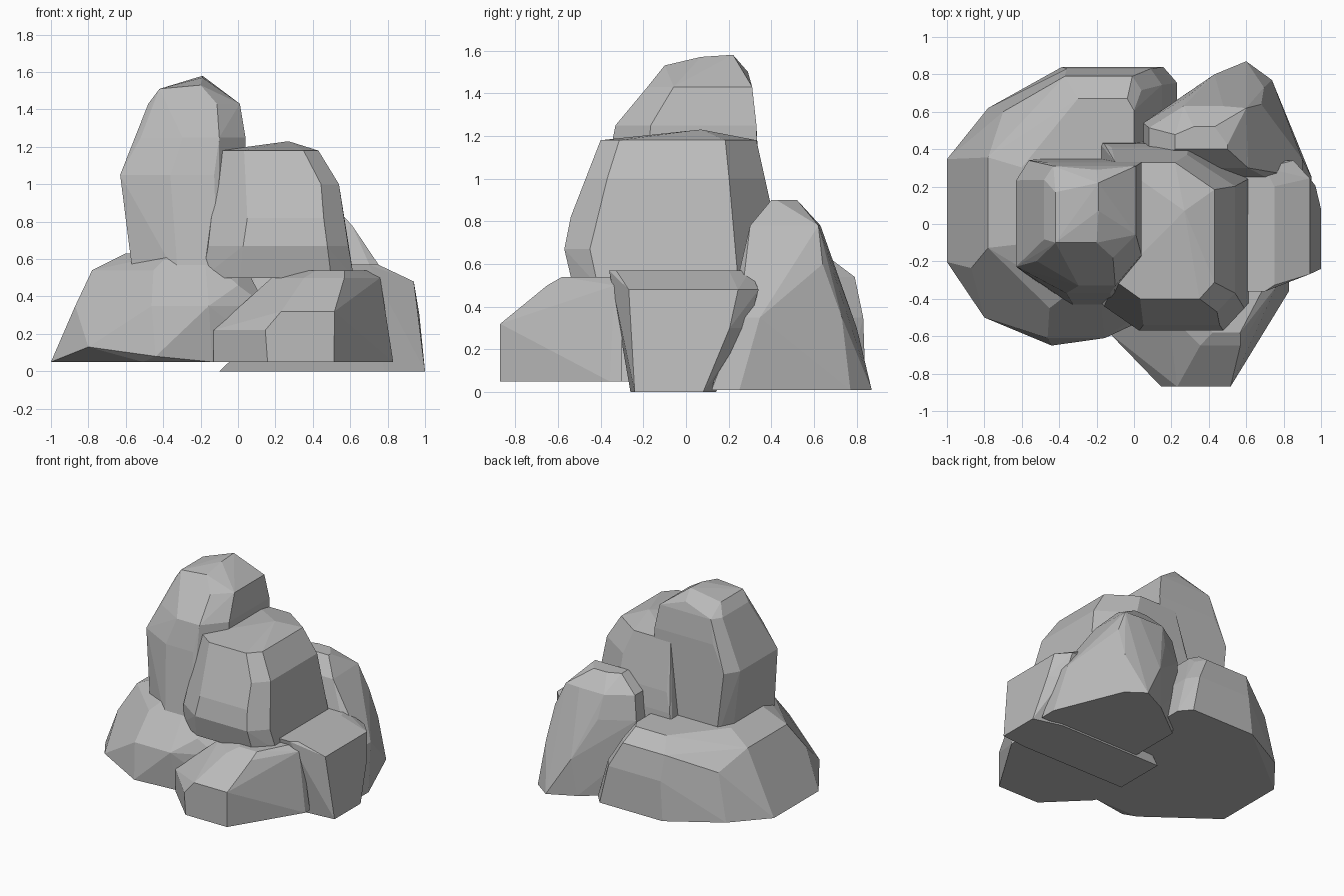
import bpy
import bmesh
from math import radians

default_cube = bpy.data.objects.get("Cube")
if default_cube:
    bpy.data.objects.remove(default_cube, do_unlink=True)


def make_material(name, rgb):
    material = bpy.data.materials.new(name)
    material.use_nodes = True
    colour = (*rgb, 1)
    material.diffuse_color = colour
    shader = material.node_tree.nodes["Principled BSDF"]
    shader.inputs["Base Color"].default_value = colour
    shader.inputs["Roughness"].default_value = 1
    return material


stone_grey = make_material("stone grey", (.5, .5, .5))


def cut_slab(slab, cuts):
    """Rectangle at one height with its four corners cut off.

    slab: height, min x, max x, front y, back y
    cuts: share of width and depth removed at each corner
    """
    z, west, east, front, back = slab
    width, depth = east - west, back - front
    corners = ((west, front, 1, 1), (east, front, -1, 1),
               (east, back, -1, -1), (west, back, 1, -1))
    for (x, y, inward_x, inward_y), (cut_x, cut_y) in zip(corners, cuts):
        yield (x + inward_x * cut_x * width, y, z)
        yield (x, y + inward_y * cut_y * depth, z)


def chiselled_rock(name, slabs, cuts, bumps=()):
    """Wrap a faceted boulder around stacked slabs and a few extra bumps."""
    corners = set(bumps)
    for slab in slabs:
        corners.update(cut_slab(slab, cuts))

    bm = bmesh.new()
    for corner in sorted(corners):
        bm.verts.new(corner)
    hull = bmesh.ops.convex_hull(bm, input=bm.verts[:])
    buried = {item for item in hull["geom_interior"] + hull["geom_unused"]
              if isinstance(item, bmesh.types.BMVert)}
    bmesh.ops.delete(bm, geom=list(buried), context="VERTS")

    # Merge nearly level facets into broad flat faces
    bmesh.ops.dissolve_limit(bm, angle_limit=radians(4),
                             verts=bm.verts[:], edges=bm.edges[:])
    bmesh.ops.recalc_face_normals(bm, faces=bm.faces[:])

    mesh = bpy.data.meshes.new(name)
    bm.to_mesh(mesh)
    bm.free()
    mesh.materials.append(stone_grey)
    bpy.context.collection.objects.link(bpy.data.objects.new(name, mesh))


# Cuts run front west, front east, back east, back west

# Tall spire with a rounded crown
chiselled_rock(
    "tall_spire",
    slabs=[(.5, -.56, .04, -.44, .35),
           (1.05, -.63, .04, -.37, .34),
           (1.25, -.52, .04, -.33, .33),
           (1.43, -.48, .01, -.18, .31)],
    cuts=[(.4, .2), (.25, .25), (0, 0), (.1, .15)],
    bumps=[(-.42, -.1, 1.51), (-.42, .17, 1.51), (-.2, -.1, 1.53),
           (-.19, .07, 1.57), (-.19, .22, 1.58), (-.2, .29, 1.5)],
)

# Middle boulder with a bulging belly
chiselled_rock(
    "middle_boulder",
    slabs=[(.5, -.19, .62, -.53, .44),
           (.67, -.16, .59, -.57, .43),
           (.82, -.12, .56, -.54, .41),
           (1, -.1, .54, -.47, .37),
           (1.18, -.1, .43, -.4, .33)],
    cuts=[(.25, .13), (.15, .12), (.4, .2), (0, 0)],
    bumps=[(.27, .07, 1.23)],
)

# Broad base rock under the spire
chiselled_rock(
    "broad_base_rock",
    slabs=[(.05, -1, .23, -.57, .84),
           (.35, -.87, .15, -.61, .83),
           (.54, -.78, .04, -.45, .79),
           (.63, -.6, 0, -.38, .67)],
    cuts=[(.4, .26), (.3, .1), (.06, .06), (.5, .35)],
    bumps=[(-.8, -.5, .13), (-.44, -.65, .08), (-.78, .62, .06), (-.7, .6, .42),
           (-.94, .3, .2), (0, -.5, .46)],
)

# Front rock
chiselled_rock(
    "front_rock",
    slabs=[(.05, -.13, .83, -.87, -.3),
           (.22, -.13, .79, -.87, -.3),
           (.32, 0, .77, -.87, -.3),
           (.5, .18, .76, -.65, -.3),
           (.54, .3, .7, -.58, -.3)],
    cuts=[(.3, .5), (.33, .9), (0, 0), (0, 0)],
)

# Right rock
chiselled_rock(
    "right_rock",
    slabs=[(0, -.1, 1, -.26, .14),
           (.3, .5, .97, -.28, .29),
           (.48, .5, .94, -.3, .34),
           (.57, .5, .75, -.36, .3)],
    cuts=[(0, 0), (.2, .05), (.2, .15), (0, 0)],
)

# Back rock
chiselled_rock(
    "back_rock",
    slabs=[(.01, .1, .95, .12, .77),
           (.35, .08, .9, .25, .73),
           (.6, .05, .72, .28, .68),
           (.78, .08, .61, .3, .63),
           (.9, .22, .5, .4, .52)],
    cuts=[(0, 0), (0, 0), (.25, .8), (.35, .35)],
    bumps=[(.6, .87, .01), (.6, .62, .78), (.68, .64, .6), (.43, .8, .3)],
)
